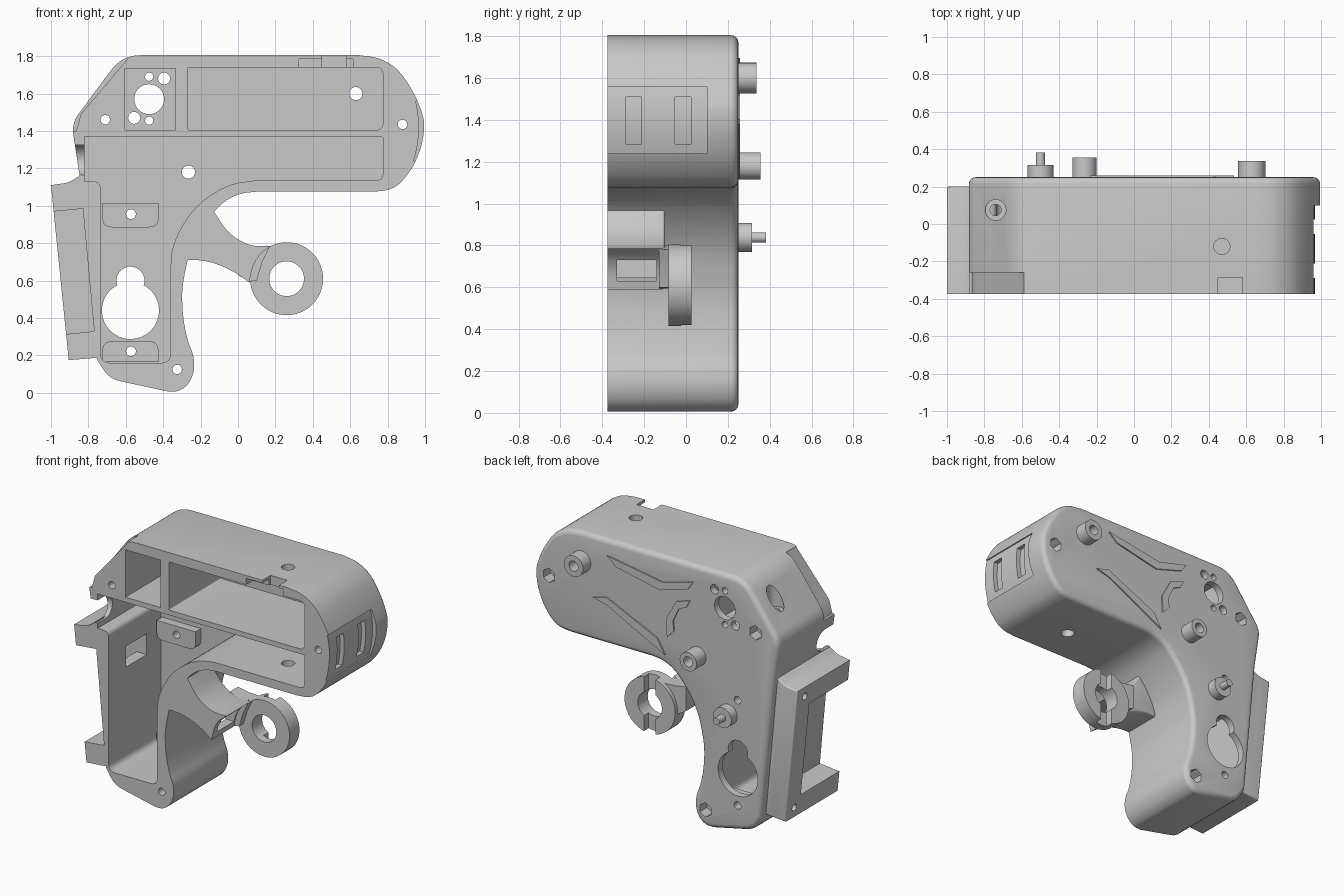
import bpy, bmesh, math
from mathutils import Vector, Matrix

cube = bpy.data.objects.get("Cube")
if cube:
    bpy.data.objects.remove(cube, do_unlink=True)

grey = bpy.data.materials.new("matte grey")
grey.use_nodes = True
grey.diffuse_color = (0.58, 0.58, 0.58, 1)
grey.node_tree.nodes["Principled BSDF"].inputs["Base Color"].default_value = grey.diffuse_color

FRONT, FLOOR, BACK = -0.375, 0.2, 0.25
OPEN = FRONT - 0.1
cutters = []


def finish(name, bm):
    bmesh.ops.recalc_face_normals(bm, faces=bm.faces)
    me = bpy.data.meshes.new(name)
    bm.to_mesh(me)
    bm.free()
    me.materials.append(grey)
    ob = bpy.data.objects.new(name, me)
    bpy.context.scene.collection.objects.link(ob)
    return ob


def prism(name, pts, y0, y1, bevel=0):
    """Extrude an x/z outline along y, optionally rounding the rear rim."""
    bm = bmesh.new()
    face = bm.faces.new([bm.verts.new((x, y0, z)) for x, z in pts])
    new = bmesh.ops.extrude_face_region(bm, geom=[face])["geom"]
    verts = [g for g in new if isinstance(g, bmesh.types.BMVert)]
    bmesh.ops.translate(bm, verts=verts, vec=(0, y1 - y0, 0))
    if not any(len(f.verts) > 4 and abs(f.calc_center_median().y - y0) < 1e-5 for f in bm.faces) and len(pts) > 4:
        bm.faces.new([v for v in bm.verts if abs(v.co.y - y0) < 1e-5])
    bmesh.ops.recalc_face_normals(bm, faces=bm.faces)
    if bevel:
        rim = [e for e in bm.edges if all(abs(v.co.y - y1) < 1e-5 for v in e.verts)]
        bmesh.ops.bevel(bm, geom=rim, offset=bevel, segments=4, profile=0.5, affect="EDGES")
    return finish(name, bm)


def cylinder(name, centre, r, length, axis="Y", sides=40):
    turn = {"X": Matrix.Rotation(math.pi / 2, 4, "Y"),
            "Y": Matrix.Rotation(math.pi / 2, 4, "X"), "Z": Matrix()}[axis]
    bm = bmesh.new()
    bmesh.ops.create_cone(bm, cap_ends=True, segments=sides, radius1=r, radius2=r,
                          depth=length, matrix=Matrix.Translation(centre) @ turn)
    return finish(name, bm)


def rod(name, x, z, r, y0, y1, sides=40):
    return cylinder(name, (x, (y0 + y1) / 2, z), r, y1 - y0, "Y", sides)


def rect(x0, x1, z0, z1):
    return [(x0, z0), (x1, z0), (x1, z1), (x0, z1)]


def fillet(pts, steps=5):
    """Round the corners of a closed outline given as (x, z) or (x, z, r)."""
    out = []
    for i, (x, z, *r) in enumerate(pts):
        p = Vector((x, z))
        if not r:
            out.append((x, z))
            continue
        a = p + (Vector(pts[i - 1][:2]) - p).normalized() * r[0]
        b = p + (Vector(pts[(i + 1) % len(pts)][:2]) - p).normalized() * r[0]
        for k in range(steps + 1):
            t = k / steps
            q = a * (1 - t) ** 2 + p * 2 * t * (1 - t) + b * t * t
            out.append((q.x, q.y))
    return out


def spline(pts, steps=4):
    """Smooth open curve through points."""
    v = [Vector(p) for p in pts]
    v = [2 * v[0] - v[1]] + v + [2 * v[-1] - v[-2]]
    out = []
    for a, b, c, d in zip(v, v[1:], v[2:], v[3:]):
        for k in range(steps):
            t = k / steps
            q = 0.5 * (2 * b + (c - a) * t + (2 * a - 5 * b + 4 * c - d) * t * t
                       + (3 * b - a - 3 * c + d) * t ** 3)
            out.append((q.x, q.y))
    return out + [tuple(pts[-1])]


def carve(target, *tools):
    for tool in tools:
        tool.hide_render = True
        if tool not in cutters:
            cutters.append(tool)
        mod = target.modifiers.new("cut", "BOOLEAN")
        mod.operation, mod.solver, mod.object = "DIFFERENCE", "EXACT", tool
        bpy.context.view_layer.objects.active = target
        bpy.ops.object.modifier_apply(modifier=mod.name)


def cut_prism(pts, y0, y1):
    return prism("cutter", pts, y0, y1)


def hole(x, z, r, y0=0.1, y1=0.45, sides=32):
    return rod("cutter", x, z, r, y0, y1, sides)


# Housing outline: rounded nose, curved grip, sloped rear
nose = spline([(0.65, 1.805), (0.76, 1.785), (0.86, 1.72), (0.94, 1.6), (0.985, 1.49), (0.995, 1.42),
               (0.98, 1.32), (0.935, 1.21), (0.865, 1.12), (0.8, 1.085), (0.72, 1.075)])
grip = spline([(0.1, 1.075), (0.02, 1.065), (-0.06, 1.03), (-0.13, 0.965), (-0.2, 0.87), (-0.25, 0.77),
               (-0.28, 0.66), (-0.298, 0.54), (-0.292, 0.4), (-0.268, 0.28), (-0.24, 0.2),
               (-0.236, 0.12), (-0.265, 0.05), (-0.315, 0.012), (-0.37, 0.006)])
rear = [(-0.69, 0.075, 0.06), (-0.755, 0.18), (-0.845, 1.15), (-0.868, 1.3),
        (-0.89, 1.44, 0.06), (-0.62, 1.805, 0.1)]
housing = prism("housing", fillet(nose + grip + rear), FRONT, BACK, 0.035)

# Open pockets in the front
upper = fillet([(-.27, 1.405, .01), (.775, 1.405, .04), (.775, 1.74, .04), (-.27, 1.74, .01)])
inner_grip = spline([(0.09, 1.135), (-0.03, 1.115), (-0.14, 1.06), (-0.24, 0.975), (-0.31, 0.87),
                     (-0.35, 0.77), (-0.36, 0.68)])
lower = fillet([(-.82, 1.13), (-.82, 1.37), (.775, 1.37, .01), (.775, 1.135, .04)] + inner_grip
               + [(-.36, .16, .05), (-.735, .16, .05), (-.735, 1.13, .04)])
carve(housing, cut_prism(upper, OPEN, FLOOR), cut_prism(rect(-.605, -.335, 1.405, 1.735), OPEN, FLOOR),
      cut_prism(lower, OPEN, FLOOR))

# Holes through the back wall
for x, z, r in [(-.475, 1.57, .08), (-.475, 1.69, .022), (-.395, 1.68, .032), (-.555, 1.47, .032),
                (-.475, 1.455, .022), (-.575, .44, .153), (-.575, .6, .075)]:
    carve(housing, hole(x, z, r))

# Screw holes with hexagonal nut seats
for x, z in [(-.71, 1.46), (.88, 1.435), (-.325, .125)]:
    carve(housing, hole(x, z, .025, OPEN), hole(x, z, .05, .17, .3, 6))

# Rear posts
for name, x, z, r, y in [("front_post", .63, 1.6, .073, .338), ("middle_post", -.265, 1.18, .065, .355)]:
    bore = hole(x, z, .035)
    post = rod(name, x, z, r, FLOOR + .02, y)
    carve(housing, bore)
    carve(post, bore)
rod("lower_post", -.5, .838, .07, FLOOR + .02, .315)
rod("lower_post_pin", -.5, .838, .025, .3, .383)

# Inner screw blocks
for name, z0, z1, hz, low, high in [("upper_block", .885, 1.015, .955, [.05], []),
                                    ("lower_block", .165, .275, .222, [], [.05])]:
    block = prism(name, fillet([(-.725, z0, *low), (-.425, z0, *low), (-.425, z1, *high), (-.725, z1, *high)]),
                  .14, .21)
    bore = hole(-.572, hz, .026)
    carve(housing, bore)
    carve(block, bore)

# Nose grip recess and its two slots, following the nose curve
def crescent(z0, z1, inset):
    arc = [(0.995 - inset - 0.85 * (z - 1.42) ** 2, z) for z in [z0 + (z1 - z0) * k / 10 for k in range(11)]]
    return arc + [(1.1, z1), (1.1, z0)]

carve(housing, cut_prism(crescent(1.24, 1.56, .028), OPEN, .1))
for y in (-.25, -.015):
    carve(housing, cut_prism(crescent(1.285, 1.51, .06), y - .038, y + .038))

# Top latch notch, vertical bores, sloped face counterbore
carve(housing, cut_prism(rect(.45, .58, 1.7, 1.9), OPEN, -.285),
      cut_prism(rect(.325, .615, 1.72, 1.785), OPEN, -.3))
for z in (1.78, 1.1):
    carve(housing, cylinder("cutter", (.47, -.12, z), .043, .16, "Z"))
carve(housing, cylinder("cutter", (-.74, .075, 1.7), .055, .28, "Z"),
      cylinder("cutter", (-.74, .075, 1.5), .03, .3, "Z"))

# Front rabbet on the slope, cable notch and side window
window = cut_prism(rect(-.93, -.7, .81, .955), -.18, .045)
carve(housing, cut_prism([(-.95, 1.4), (-.865, 1.4), (-.84, 1.49), (-.59, 1.785), (-.56, 1.9), (-.95, 1.9)], OPEN, -.26),
      cylinder("cutter", (-.85, -.29, 1.245), .08, .16, "X"),
      cut_prism(rect(-.93, -.77, 1.165, 1.325), OPEN, -.29), window)

# Raised trim on the back
trims = {
    "upper_trim": [(.427, 1.696), (0, 1.626), (-.234, 1.687), (-.195, 1.63), (.02, 1.565), (.36, 1.636)],
    "lower_trim": [(.534, 1.379), (.434, 1.405), (.043, 1.226), (-.019, 1.123), (.081, 1.174), (.427, 1.351)],
    "hook_trim": [(-.211, 1.554), (-.103, 1.518), (-.026, 1.378), (-.034, 1.254), (-.088, 1.31),
                  (-.08, 1.378), (-.126, 1.475), (-.18, 1.497)],
}
for name, pts in trims.items():
    prism(name, pts, BACK - .01, BACK + .009)

# Rear mounting rail: two tabs joined by a strip at the back
rail = prism("rear_rail", fillet([(-.905, .175), (-1, 1.11), (-.9, 1.125, .03), (-.835, 1.17),
                                  (-.81, 1.1), (-.75, .25), (-.74, .19), (-.8, .183, .03)]),
             FRONT, .2, .01)
carve(rail, cut_prism([(-1.1, .958), (-.823, .985), (-.758, .33), (-1.1, .296)], OPEN, .05), window)
for x, z in [(-.97, 1.04), (-.89, .245)]:
    carve(rail, cylinder("cutter", (x, .11, z), .024, .16, "X"))

# Curved arm carrying the ring
RX, RZ = .26, .61
top = spline([(-.13, .97), (-.06, .87), (.01, .815), (.08, .787), (.175, .785)])
end = [(RX + .192 * math.cos(math.radians(a)), RZ + .192 * math.sin(math.radians(a)))
       for a in range(120, 180, 10)]
under = spline([(.06, .59), (-.02, .645), (-.12, .69), (-.2, .708), (-.27, .71)])
arm = prism("ring_arm", top + end + under + [(-.29, .74), (-.23, .87)], FRONT, -.1, .015)
carve(arm, cut_prism(rect(-.02, .2, .63, .73), -.33, -.14))
prism("ring_link", [(.0, .63), (.0, .8), (.08, .785), (.17, .78), (.13, .7), (.1, .6), (.06, .595)], -.13, .0)

# Ring with a groove across its back
ring = rod("ring", RX, RZ, .195, -.083, .027, 64)
carve(ring, hole(RX, RZ, .093, -.2, .2, 48), cut_prism(rect(RX - .045, RX + .045, .3, .9), -.025, .1))

for tool in cutters:
    bpy.data.objects.remove(tool, do_unlink=True)

# Smooth the curves, keep hard edges sharp
for ob in bpy.context.scene.objects:
    if ob.type == "MESH" and grey.name in ob.data.materials:
        ob.data.shade_smooth()
        ob.data.set_sharp_from_angle(angle=math.radians(30))
